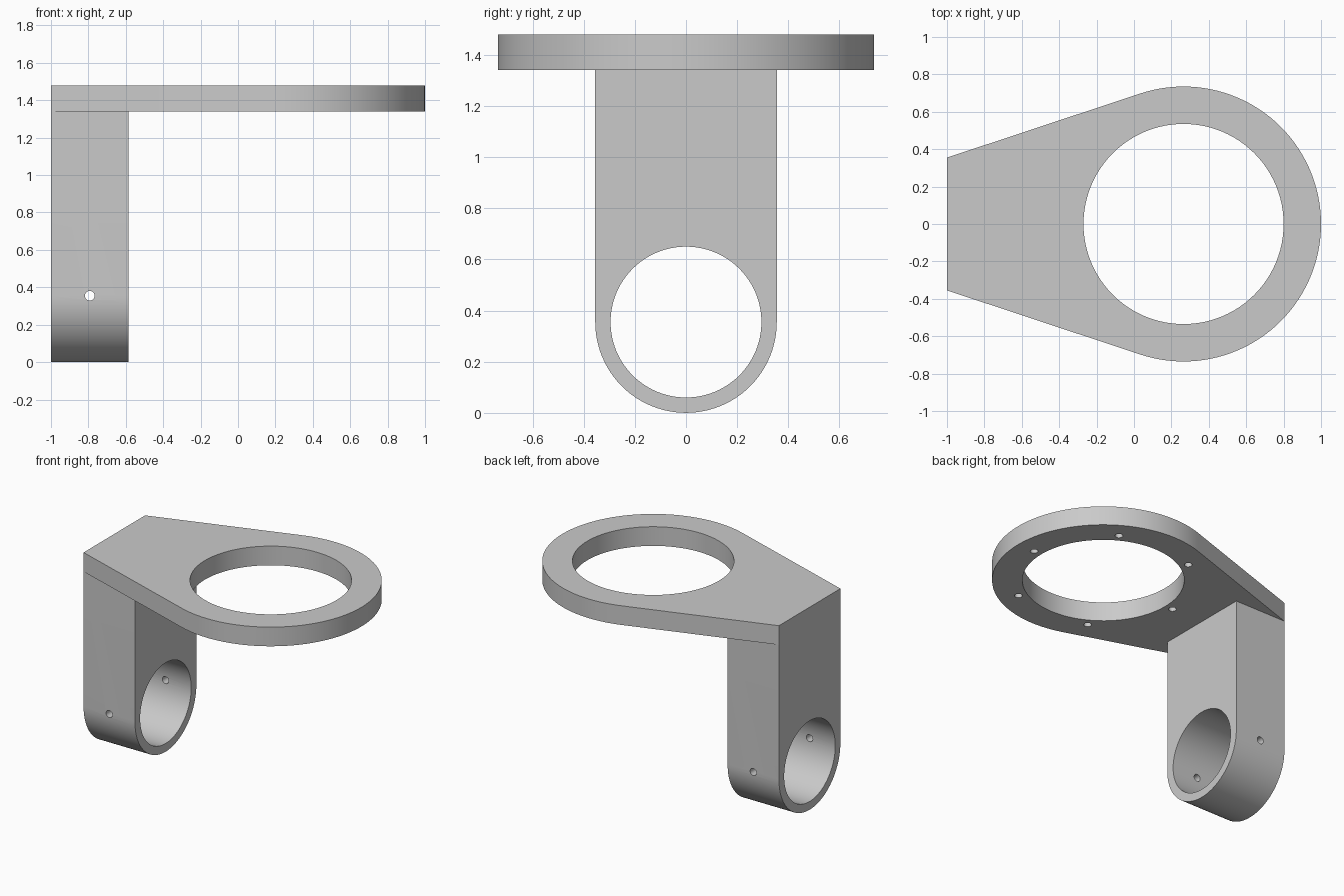
import bpy, bmesh
from math import radians, cos, sin, acos, atan2, hypot, pi
from mathutils import Matrix, Vector

cube = bpy.data.objects.get("Cube")
if cube:
    bpy.data.objects.remove(cube, do_unlink=True)

# Main dimensions
LEFT_X, POST_X = -1.0, -0.585
HALF_W, BORE_R = 0.355, 0.295
PLATE_Z, TOP_Z = 1.34, 1.48
RING_X, RING_R, OPENING_R = 0.265, 0.735, 0.535
BOLT_R, HOLE_R = 0.597, 0.026

grey = bpy.data.materials.new("light grey")
grey.use_nodes = True
colour = (0.59, 0.59, 0.59, 1)
grey.diffuse_color = colour
grey.node_tree.nodes["Principled BSDF"].inputs["Base Color"].default_value = colour


def add_object(name, bm):
    bmesh.ops.recalc_face_normals(bm, faces=bm.faces)
    mesh = bpy.data.meshes.new(name)
    bm.to_mesh(mesh)
    bm.free()
    mesh.materials.append(grey)
    obj = bpy.data.objects.new(name, mesh)
    bpy.context.collection.objects.link(obj)
    return obj


def extrude_profile(name, points, offset):
    bm = bmesh.new()
    face = bm.faces.new([bm.verts.new(p) for p in points])
    new = bmesh.ops.extrude_face_region(bm, geom=[face], use_keep_orig=True)["geom"]
    verts = [g for g in new if isinstance(g, bmesh.types.BMVert)]
    bmesh.ops.translate(bm, vec=offset, verts=verts)
    return add_object(name, bm)


def drill(target, centre, axis, radius, length, segments):
    # Cut a round hole centred on the given point
    bm = bmesh.new()
    turn = Vector((0, 0, 1)).rotation_difference(Vector(axis)).to_matrix().to_4x4()
    bmesh.ops.create_cone(bm, cap_ends=True, segments=segments, radius1=radius,
                          radius2=radius, depth=length,
                          matrix=Matrix.Translation(centre) @ turn)
    cutter = add_object("hole_cutter", bm)
    cutter.hide_render = True
    mod = target.modifiers.new("hole", 'BOOLEAN')
    mod.operation, mod.solver, mod.object = 'DIFFERENCE', 'EXACT', cutter
    bpy.ops.object.select_all(action='DESELECT')
    bpy.context.view_layer.objects.active = target
    target.select_set(True)
    bpy.ops.object.modifier_apply(modifier=mod.name)
    bpy.data.objects.remove(cutter, do_unlink=True)


def arc(start, end, steps):
    return [start + (end - start) * i / steps for i in range(steps + 1)]


# Top plate: round end with straight sides tangent to it
dx = LEFT_X - RING_X
tangent = atan2(HALF_W, dx) - acos(RING_R / hypot(dx, HALF_W))
outline = [(RING_X + RING_R * cos(a), RING_R * sin(a), PLATE_Z)
           for a in arc(-tangent, tangent, 72)]
outline += [(LEFT_X, HALF_W, PLATE_Z), (LEFT_X, -HALF_W, PLATE_Z)]
plate = extrude_profile("top_plate", outline, (0, 0, TOP_Z - PLATE_Z))
drill(plate, (RING_X, 0, PLATE_Z), (0, 0, 1), OPENING_R, 1, 96)

# Blind screw holes under the ring
for i in range(6):
    a = i * pi / 3
    drill(plate, (RING_X + BOLT_R * cos(a), BOLT_R * sin(a), PLATE_Z),
          (0, 0, 1), HOLE_R, 0.16, 24)

# Post with a rounded lower end
side = [(LEFT_X, HALF_W * cos(a), HALF_W + HALF_W * sin(a))
        for a in arc(-pi, 0, 48)]
side += [(LEFT_X, HALF_W, PLATE_Z), (LEFT_X, -HALF_W, PLATE_Z)]
post = extrude_profile("post", side, (POST_X - LEFT_X, 0, 0))
mid_x = (LEFT_X + POST_X) / 2
drill(post, (mid_x, 0, HALF_W), (1, 0, 0), BORE_R, 1, 96)

# Cross hole for a set screw
drill(post, (mid_x, 0, HALF_W), (0, 1, 0), HOLE_R, 2, 24)

for obj in (plate, post):
    bpy.ops.object.select_all(action='DESELECT')
    bpy.context.view_layer.objects.active = obj
    obj.select_set(True)
    bpy.ops.object.shade_smooth_by_angle(angle=radians(30))
